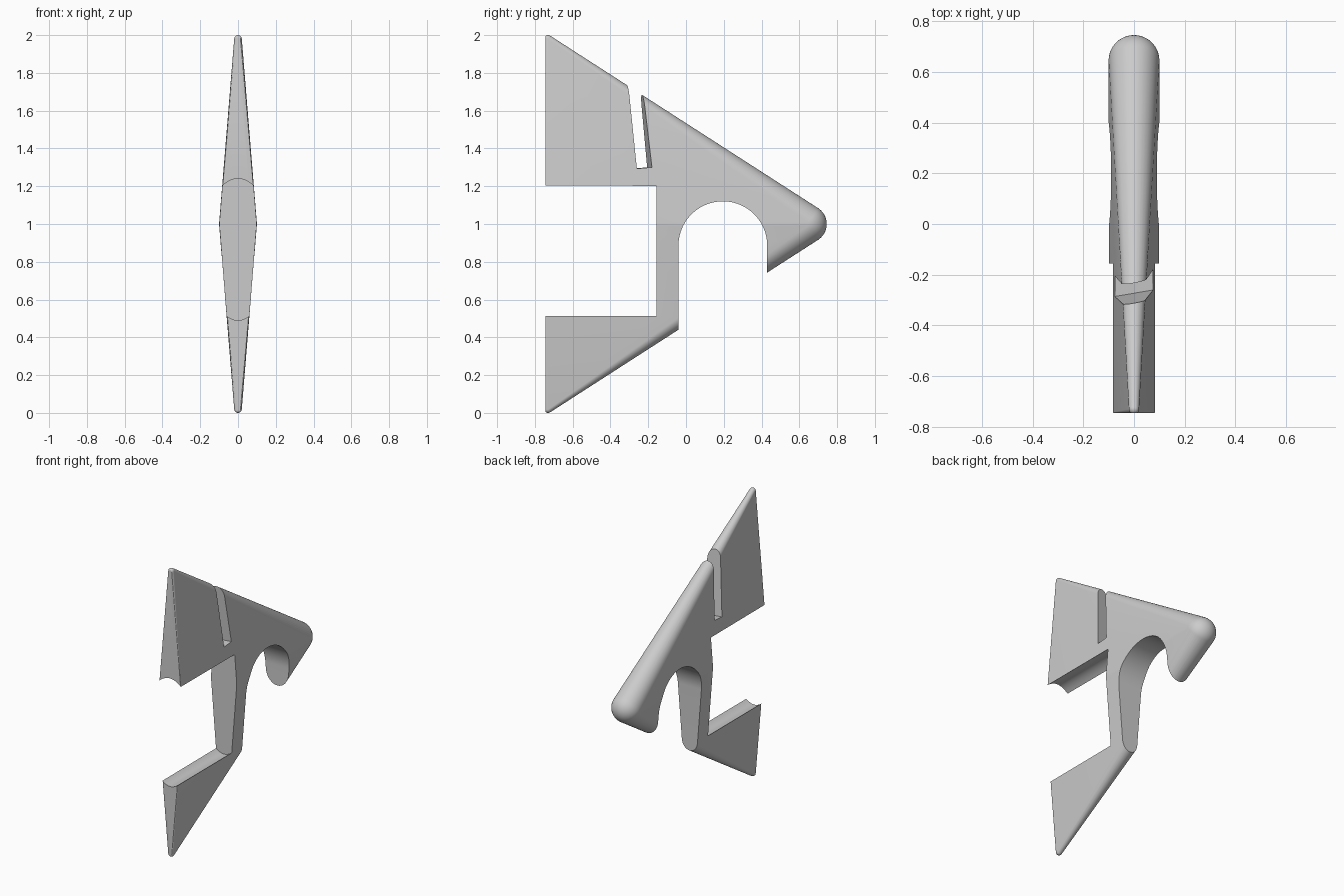
import bpy, bmesh, math
from mathutils import Vector

cube = bpy.data.objects.get("Cube")
if cube:
    bpy.data.objects.remove(cube, do_unlink=True)

FRONT = -0.745      # flat front plane
WAIST = 0.098       # half thickness at mid height

grey = bpy.data.materials.new("light grey")
grey.use_nodes = True
colour = (0.6, 0.6, 0.6, 1)
grey.diffuse_color = colour
grey.node_tree.nodes["Principled BSDF"].inputs["Base Color"].default_value = colour


def finish(name, bm):
    bmesh.ops.recalc_face_normals(bm, faces=bm.faces)
    mesh = bpy.data.meshes.new(name)
    bm.to_mesh(mesh)
    bm.free()
    ob = bpy.data.objects.new(name, mesh)
    bpy.context.collection.objects.link(ob)
    mesh.materials.append(grey)
    return ob


def prism(name, points, sweep):
    """Extrude a closed planar outline along a vector."""
    bm = bmesh.new()
    face = bm.faces.new([bm.verts.new(p) for p in points])
    out = bmesh.ops.extrude_face_region(bm, geom=[face])["geom"]
    verts = [g for g in out if isinstance(g, bmesh.types.BMVert)]
    bmesh.ops.translate(bm, vec=Vector(sweep), verts=verts)
    return finish(name, bm)


# Body: skin stretched over round corners and a round-edged waist, flat in front
bm = bmesh.new()
for y, z, r in [(-0.73, 1.98, 0.02), (-0.73, 0.02, 0.02),
                (0.645, 1, 0.1), (FRONT, 1, WAIST)]:
    ball = bmesh.ops.create_uvsphere(bm, u_segments=64, v_segments=32, radius=r)["verts"]
    bmesh.ops.translate(bm, vec=(0, y, z), verts=ball)
for v in bm.verts:
    v.co.y = max(v.co.y, FRONT)
bmesh.ops.remove_doubles(bm, verts=bm.verts, dist=0.0002)
bmesh.ops.delete(bm, geom=bm.faces[:] + bm.edges[:], context='EDGES_FACES')
bmesh.ops.convex_hull(bm, input=bm.verts)
bmesh.ops.delete(bm, geom=[v for v in bm.verts if not v.link_faces], context='VERTS')
bmesh.ops.dissolve_limit(bm, angle_limit=0.002, verts=bm.verts, edges=bm.edges)
body = finish("body", bm)

# Front notch with hollowed upper and lower surfaces
steps = [-0.11 + 0.22 * i / 24 for i in range(25)]
upper = [(x, -1, 1.24 - 0.035 * (x / 0.08) ** 2) for x in steps]
lower = [(x, -1, 0.49 + 0.02 * (x / 0.055) ** 2) for x in reversed(steps)]
notch = prism("notch_cutter", upper + lower, (0, 0.845, 0))

# Round-topped opening, running out through the underside
arch = [(-0.3, 0.195 + 0.235 * math.cos(a), 0.885 + 0.235 * math.sin(a))
        for a in [math.pi * i / 48 for i in range(49)]]
opening = prism("opening_cutter", arch + [(-0.3, -0.04, -0.2), (-0.3, 0.43, -0.2)],
                (0.6, 0, 0))

# Narrow leaning slot, cut slightly askew
skew = 0.17
outline = [(-0.273, 1.293), (-0.193, 1.3), (-0.245, 1.8), (-0.318, 1.8)]
slot = prism("slot_cutter", [(-0.3, y - 0.3 * skew, z) for y, z in outline],
             (0.6, 0.6 * skew, 0))

bpy.ops.object.select_all(action='DESELECT')
bpy.context.view_layer.objects.active = body
body.select_set(True)
for cutter in (notch, opening, slot):
    mod = body.modifiers.new(cutter.name, 'BOOLEAN')
    mod.operation = 'DIFFERENCE'
    mod.solver = 'EXACT'
    mod.object = cutter
    bpy.ops.object.modifier_apply(modifier=mod.name)
    bpy.data.objects.remove(cutter, do_unlink=True)
bpy.ops.object.shade_smooth_by_angle(angle=math.radians(30))
